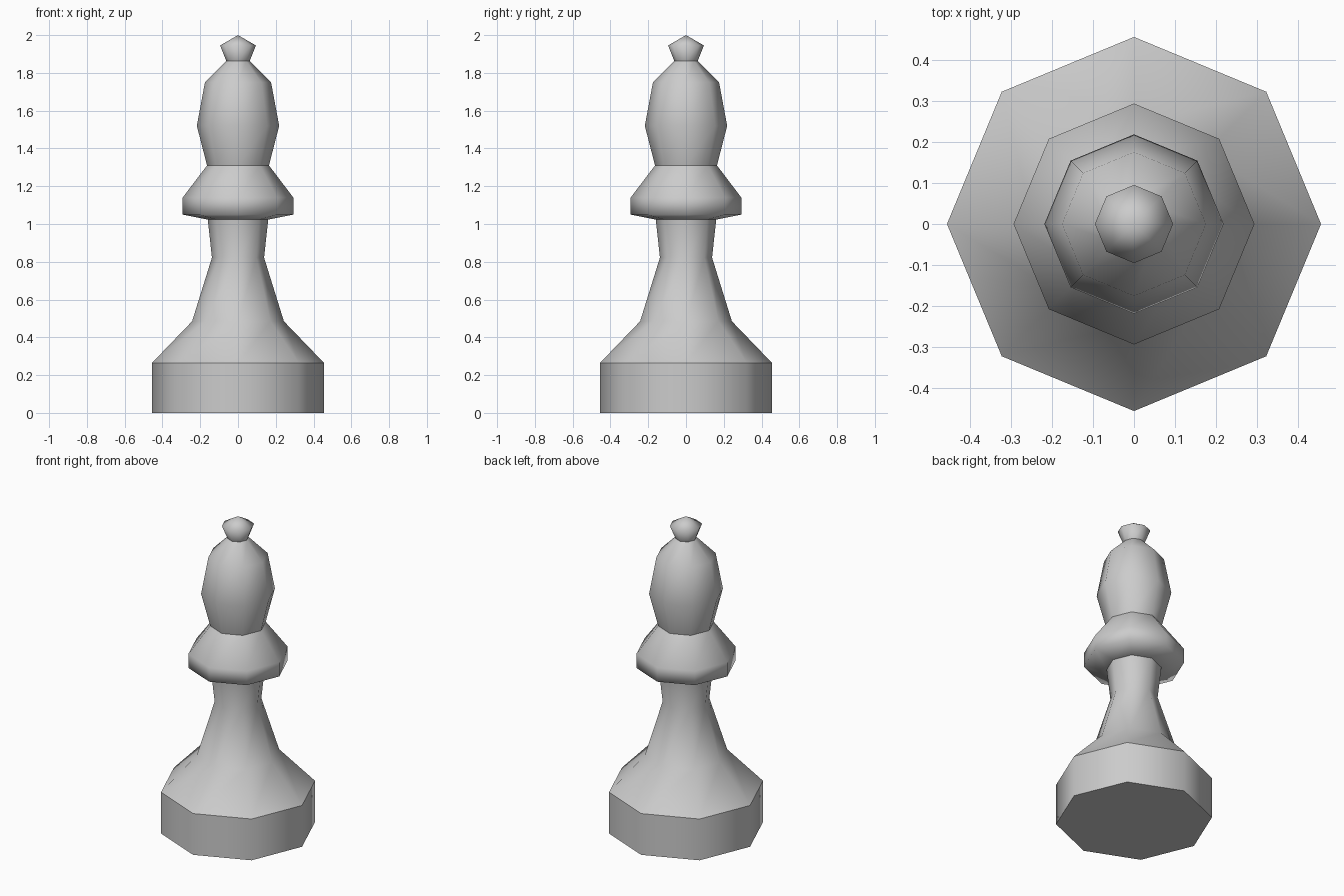
import bpy, bmesh
from math import cos, sin, pi

if "Cube" in bpy.data.objects:
    bpy.data.objects.remove(bpy.data.objects["Cube"])

SIDES = 8


def lathe(name, profile, cap_bottom=False):
    """Spin a (radius, z) profile into an eight-sided smooth-shaded shell."""
    bm = bmesh.new()
    rings = []
    for r, z in profile:
        if r == 0:
            rings.append([bm.verts.new((0, 0, z))] * SIDES)
        else:
            rings.append([bm.verts.new((r * cos(2 * pi * i / SIDES),
                                        r * sin(2 * pi * i / SIDES), z))
                          for i in range(SIDES)])
    for low, high in zip(rings, rings[1:]):
        for i in range(SIDES):
            j = (i + 1) % SIDES
            corners = list(dict.fromkeys((low[i], low[j], high[j], high[i])))
            bm.faces.new(corners).smooth = True
    if cap_bottom:
        bm.faces.new(rings[0][::-1]).smooth = False
    mesh = bpy.data.meshes.new(name)
    bm.to_mesh(mesh)
    bm.free()
    obj = bpy.data.objects.new(name, mesh)
    bpy.context.collection.objects.link(obj)
    return obj


# Parts meet ring to ring, so each seam is a crisp edge
# Base block
lathe("base", [(0.455, 0), (0.455, 0.265)], cap_bottom=True)
# Flared foot and waisted stem
lathe("stem", [(0.455, 0.265), (0.243, 0.485), (0.138, 0.822), (0.16, 1.023)])
# Collar ring
lathe("collar", [(0.16, 1.023), (0.293, 1.05), (0.293, 1.14), (0.164, 1.31)])
# Pointed oval head
lathe("head", [(0.164, 1.31), (0.218, 1.52), (0.175, 1.75), (0.062, 1.863)])
# Top knob
lathe("knob", [(0.062, 1.863), (0.095, 1.945), (0, 2.0)])
